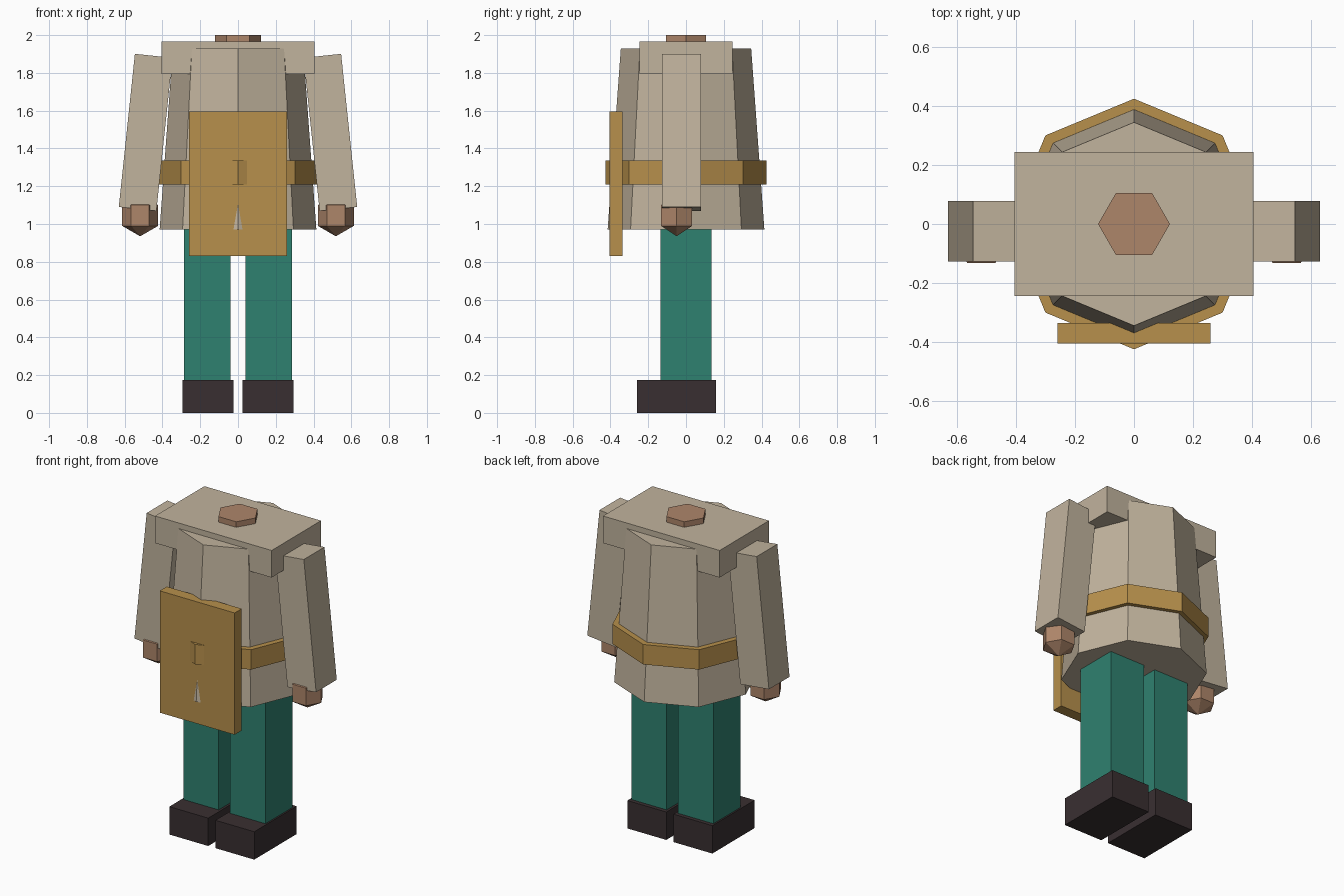
import bpy, bmesh, math
from mathutils import Matrix, Vector

if "Cube" in bpy.data.objects:
    bpy.data.objects.remove(bpy.data.objects["Cube"])


def material(name, r, g, b):
    lin = [((c / 255 + 0.055) / 1.055) ** 2.4 for c in (r, g, b)]
    m = bpy.data.materials.new(name)
    m.diffuse_color = (*lin, 1)
    m.use_nodes = True
    m.node_tree.nodes["Principled BSDF"].inputs["Base Color"].default_value = m.diffuse_color
    return m


TUNIC = material("linen beige", 193, 179, 157)
LEATHER = material("tan leather", 183, 144, 76)
TROUSER = material("teal cloth", 47, 129, 112)
BOOT = material("dark brown", 57, 47, 49)
SKIN = material("skin", 174, 134, 106)


def finish(bm, name, mat):
    mesh = bpy.data.meshes.new(name)
    bm.to_mesh(mesh)
    bm.free()
    mesh.materials.append(mat)
    obj = bpy.data.objects.new(name, mesh)
    bpy.context.collection.objects.link(obj)
    return obj


def box(name, centre, size, mat, tilt=0):
    bm = bmesh.new()
    m = (Matrix.Translation(centre) @ Matrix.Rotation(tilt, 4, 'Y')
         @ Matrix.Diagonal(Vector((*size, 1))))
    bmesh.ops.create_cube(bm, size=1, matrix=m)
    return finish(bm, name, mat)


def prism(name, sides, r_low, r_high, z0, z1, mat):
    """Upright prism or taper with a corner facing the front."""
    bm = bmesh.new()
    m = (Matrix.Translation((0, 0, (z0 + z1) / 2))
         @ Matrix.Rotation(math.pi / 2, 4, 'Z'))
    bmesh.ops.create_cone(bm, cap_ends=True, segments=sides, radius1=r_low,
                          radius2=r_high, depth=z1 - z0, matrix=m)
    return finish(bm, name, mat)


# Torso, belt, shoulders, neck and apron
prism("tunic", 8, 0.415, 0.345, 0.97, 1.93, TUNIC)
prism("belt", 8, 0.425, 0.425, 1.21, 1.335, LEATHER)
box("shoulders", (0, 0, 1.88), (0.81, 0.49, 0.17), TUNIC)
prism("neck", 6, 0.122, 0.122, 1.90, 2.0, SKIN)
box("apron", (0, -0.37, 1.2125), (0.52, 0.07, 0.765), LEATHER)

# Limbs on both sides
for side, s in (("left", -1), ("right", 1)):
    box(side + "_leg", (s * 0.1625, 0, 0.585), (0.245, 0.27, 0.83), TROUSER)
    box(side + "_boot", (s * 0.16, -0.05, 0.0875), (0.27, 0.42, 0.175), BOOT)
    box(side + "_arm", (s * 0.489, -0.024, 1.485), (0.2, 0.205, 0.815), TUNIC,
        tilt=-s * math.radians(6))
    bm = bmesh.new()
    bmesh.ops.create_uvsphere(
        bm, u_segments=6, v_segments=3, radius=0.11,
        matrix=Matrix.Translation((s * 0.518, -0.05, 1.045))
        @ Matrix.Rotation(math.pi / 2, 4, 'Z'))
    finish(bm, side + "_hand", SKIN)
